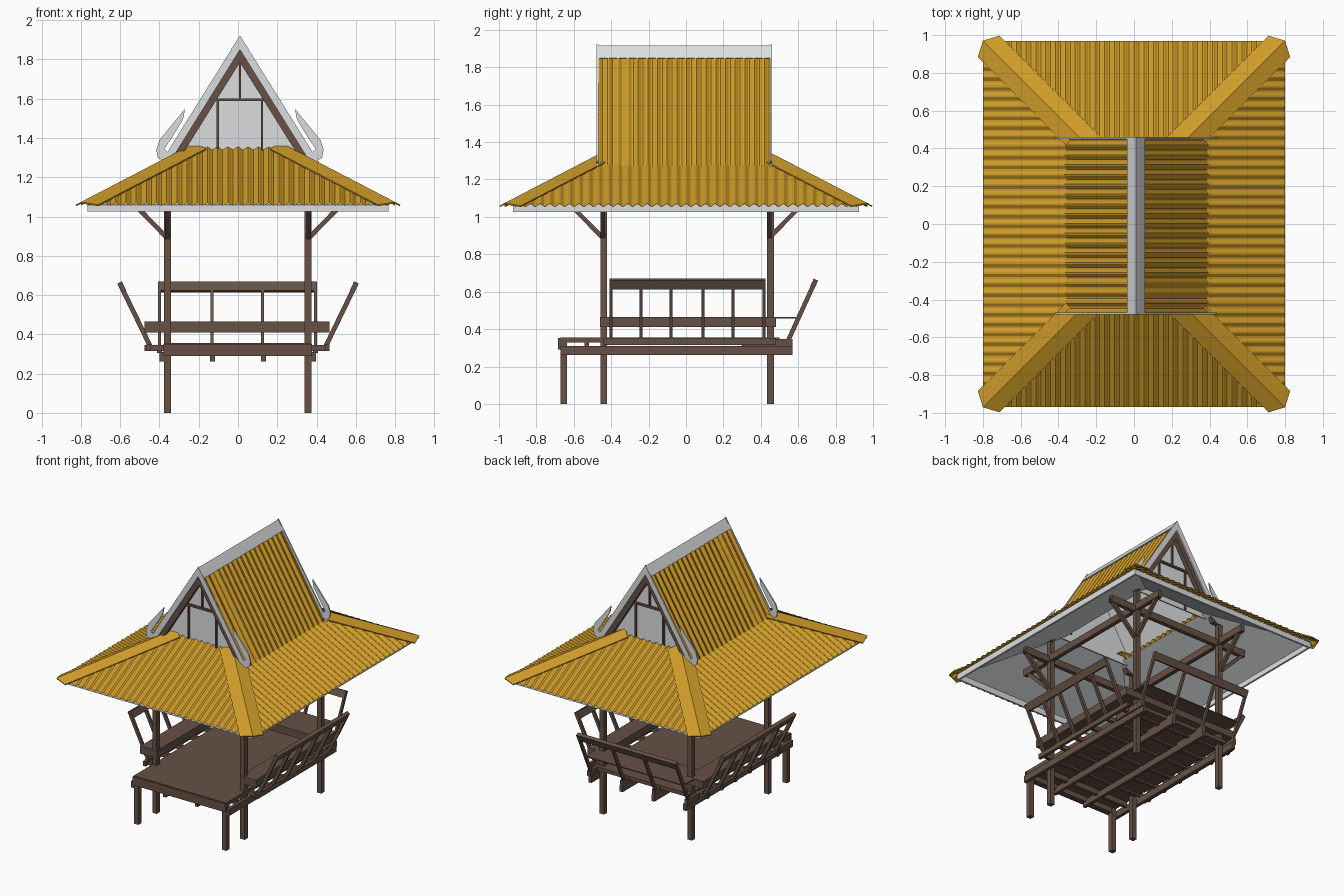
import bpy, bmesh, math
from mathutils import Vector as V

if "Cube" in bpy.data.objects:
    bpy.data.objects.remove(bpy.data.objects["Cube"])


def material(name, rgb):
    m = bpy.data.materials.new(name)
    m.diffuse_color = (*rgb, 1)
    m.use_nodes = True
    m.node_tree.nodes["Principled BSDF"].inputs["Base Color"].default_value = m.diffuse_color
    return m


WOOD = material("brown wood", (0.135, 0.083, 0.060))
ROOF = material("ochre roofing", (0.62, 0.33, 0.022))
TRIM = material("pale grey trim", (0.72, 0.73, 0.74))


def mesh(name, verts, faces, mat, sheet=False):
    me = bpy.data.meshes.new(name)
    me.from_pydata([tuple(v) for v in verts], [], faces)
    bm = bmesh.new()
    bm.from_mesh(me)
    bmesh.ops.recalc_face_normals(bm, faces=bm.faces)
    if sheet and sum(f.normal.z * f.calc_area() for f in bm.faces) < 0:
        bmesh.ops.reverse_faces(bm, faces=bm.faces)
    bm.to_mesh(me)
    bm.free()
    me.materials.append(mat)
    ob = bpy.data.objects.new(name, me)
    bpy.context.collection.objects.link(ob)
    return ob


def beam(name, p, q, w, h, up=(0, 0, 1), mat=WOOD):
    """Rectangular bar from p to q, h along the up direction, w across it."""
    p, q = V(p), V(q)
    d = (q - p).normalized()
    side = d.cross(V(up)).normalized()
    top = side.cross(d)
    a, b = side * w / 2, top * h / 2
    ring = [a + b, b - a, -a - b, a - b]
    faces = [(0, 1, 2, 3), (4, 5, 6, 7)] + [(i, (i + 1) % 4, (i + 1) % 4 + 4, i + 4) for i in range(4)]
    return mesh(name, [p + r for r in ring] + [q + r for r in ring], faces, mat)


def box(name, lo, hi, mat=WOOD):
    cy, cz = (lo[1] + hi[1]) / 2, (lo[2] + hi[2]) / 2
    return beam(name, (lo[0], cy, cz), (hi[0], cy, cz), hi[1] - lo[1], hi[2] - lo[2], mat=mat)


def prism(name, pts, y0, y1, mat):
    """Extrude an x-z outline from y0 to y1."""
    n = len(pts)
    verts = [(x, y, z) for y in (y0, y1) for x, z in pts]
    faces = [tuple(range(n)), tuple(range(n, 2 * n))]
    faces += [(i, (i + 1) % n, (i + 1) % n + n, i + n) for i in range(n)]
    return mesh(name, verts, faces, mat)


def wave(u):
    return 0.007 * math.cos(u * math.tau / 0.052)


# ---- posts and front legs
for x in (-0.36, 0.357):
    for y in (-0.44, 0.452):
        beam("post", (x, y, 0), (x, y, 1.25), 0.036, 0.036, (0, 1, 0))
    beam("front_leg", (x, -0.653, 0), (x, -0.653, 0.33), 0.036, 0.036, (0, 1, 0))

# ---- floor and its framing
box("floor", (-0.378, -0.675, 0.328), (0.375, 0.5, 0.355))
box("front_board", (-0.38, -0.685, 0.29), (0.377, -0.672, 0.352))
for x in (-0.388, -0.13, 0.13, 0.384):
    box("floor_beam", (x - 0.012, -0.672, 0.262), (x + 0.012, 0.57, 0.31))
RAIL_Y = (-0.40, -0.24, -0.08, 0.09, 0.25, 0.417)
RAIL_X = (-0.40, -0.132, 0.125, 0.395)
for y in RAIL_Y:
    box("cross_joist", (-0.475, y - 0.012, 0.315), (0.462, y + 0.012, 0.346))
for y in (-0.653, -0.53):
    box("front_joist", (-0.375, y - 0.012, 0.29), (0.375, y + 0.012, 0.33))
for x in RAIL_X:
    box("back_joist", (x - 0.012, 0.30, 0.305), (x + 0.012, 0.57, 0.346))
for s in (-1, 1):
    box("side_sill", (s * 0.455 - 0.01, -0.44, 0.315), (s * 0.455 + 0.01, 0.48, 0.35))

# ---- benches on three sides
box("left_seat", (-0.475, -0.46, 0.41), (-0.34, 0.48, 0.465))
box("right_seat", (0.34, -0.46, 0.41), (0.467, 0.48, 0.465))
box("back_seat", (-0.34, 0.34, 0.41), (0.34, 0.48, 0.465))
box("back_seat_ledge", (-0.40, 0.48, 0.457), (0.40, 0.60, 0.465))

# ---- leaning backrests
for s in (-1, 1):
    lean = V((s * 0.165, 0, 0.34))
    for y in RAIL_Y:
        foot = V((s * 0.44, y, 0.325))
        beam("side_baluster", foot, foot + lean * 0.97, 0.016, 0.024, (1, 0, 0))
    c = V((s * 0.592, 0, 0.641))
    beam("side_top_rail", c + V((0, -0.408, 0)), c + V((0, 0.425, 0)), 0.026, 0.052, lean)
lean = V((0, 0.155, 0.34))
for x in RAIL_X:
    foot = V((x, 0.54, 0.325))
    beam("back_baluster", foot, foot + lean * 0.97, 0.014, 0.024, (0, 1, 0))
beam("back_top_rail", (-0.408, 0.684, 0.641), (0.402, 0.684, 0.641), 0.026, 0.052, lean)

# ---- roof carrying beams and braces
for s in (-1, 1):
    box("long_tie_beam", (s * 0.36 - 0.015, -0.70, 1.10), (s * 0.36 + 0.015, 0.70, 1.15))
    box("cross_tie_beam", (-0.58, s * 0.446 - 0.015, 1.09), (0.58, s * 0.446 + 0.015, 1.14))
    for t in (-1, 1):
        beam("side_brace", (s * 0.36, t * 0.446, 0.89), (s * 0.58, t * 0.446, 1.115), 0.024, 0.024)
        beam("end_brace", (s * 0.36, t * 0.446, 0.89), (s * 0.36, t * 0.67, 1.115), 0.024, 0.024)

# ---- lower hipped roof: corrugated slopes, grey lining, fascia
X, Y, T, SLOPE = 0.80, 0.97, 0.55, 0.52


def skirt_z(t):
    return 1.062 + SLOPE * t


def skirt(name, width, depth, place):
    n = int(2 * width / 0.052 * 6)
    verts = []
    for i in range(n + 1):
        u = (-1 + 2 * i / n) * (width - 0.004)
        t = min(T, width - abs(u))
        verts += [place(u, depth, skirt_z(0) + wave(u)), place(u, depth - t, skirt_z(t) + wave(u))]
    faces = [(2 * i, 2 * i + 2, 2 * i + 3, 2 * i + 1) for i in range(n)]
    mesh(name, verts, faces, ROOF, True)


for s, end, side in ((-1, "front", "left"), (1, "back", "right")):
    skirt(end + "_roof_slope", X, Y, lambda u, d, z: (u, s * d, z))
    skirt(side + "_roof_slope", Y, X, lambda u, d, z: (s * d, u, z))

corners = [(-1, -1), (1, -1), (1, 1), (-1, 1)]
lining = [(sx * (X - t), sy * (Y - t), skirt_z(t) - 0.024) for t in (0.04, T) for sx, sy in corners]
mesh("roof_lining", lining, [(i, (i + 1) % 4, (i + 1) % 4 + 4, i + 4) for i in range(4)], TRIM, True)
for s in (-1, 1):
    box("end_fascia", (-0.767, s * 0.917 - 0.007, 1.025), (0.767, s * 0.917 + 0.007, 1.068), TRIM)
    box("side_fascia", (s * 0.76 - 0.007, -0.917, 1.025), (s * 0.76 + 0.007, 0.917, 1.068), TRIM)

# ---- folded caps over the four hips
for sx, sy in corners:
    verts, d = [], 0.057
    for t, tc in ((0.03, 0.0), (0.58, 0.58)):
        for k, tt in ((1, t), (0, tc), (-1, t)):
            z = skirt_z(tt - abs(k) * d) + 0.012
            verts.append((sx * (X - tt + k * d), sy * (Y - tt - k * d), z))
    cap = mesh("hip_cap", verts, [(0, 1, 4, 3), (1, 2, 5, 4)], ROOF, True)
    cap.modifiers.new("thickness", "SOLIDIFY").thickness = 0.008

# ---- steep upper gable roof
CX, Y0, Y1, TOP, PITCH = 0.01, -0.476, 0.457, 1.903, 1.65
for s, side in ((-1, "left"), (1, "right")):
    n = int((Y1 - Y0) / 0.052 * 6)
    verts, lin = [], []
    for i in range(n + 1):
        y = Y0 + 0.004 + (Y1 - Y0 - 0.008) * i / n
        for dx in (0.01, 0.383):
            verts.append((CX + s * (dx + wave(y) * 0.85), y, TOP - PITCH * dx + wave(y) * 0.5))
    mesh(side + "_gable_slope", verts, [(2 * i, 2 * i + 2, 2 * i + 3, 2 * i + 1) for i in range(n)], ROOF, True)
    lin = [(CX + s * dx, y, TOP - 0.03 - PITCH * dx) for y in (Y0 + 0.01, Y1 - 0.01) for dx in (0, 0.36)]
    mesh(side + "_gable_lining", lin, [(0, 1, 3, 2)], TRIM)

# ridge cap
prism("ridge_cap", [(CX, 1.916), (CX + 0.047, 1.85), (CX + 0.038, 1.848),
                    (CX, 1.90), (CX - 0.038, 1.848), (CX - 0.047, 1.85)], Y0, Y1, TRIM)

# ---- gable ends: wall, timber frame, barge boards with curled tips
HOOK = [(0.395, 1.285), (0.418, 1.30), (0.426, 1.34), (0.41, 1.39), (0.347, 1.467), (0.28, 1.548),
        (0.29, 1.495), (0.357, 1.385), (0.386, 1.345), (0.368, 1.325)]
for y, s in ((Y0, 1), (Y1, -1)):
    wall = y + s * 0.055
    prism("gable_wall", [(CX - 0.34, 1.30), (CX + 0.34, 1.30), (CX, 1.87)], wall, wall + s * 0.01, TRIM)
    box("gable_tie", (CX - 0.15, min(wall, wall - s * 0.015), 1.588),
        (CX + 0.15, max(wall, wall - s * 0.015), 1.602))
    for dx, z0, z1 in ((0, 1.595, 1.80), (-0.113, 1.30, 1.595), (0.113, 1.30, 1.595)):
        beam("gable_stud", (CX + dx, wall - s * 0.007, z0), (CX + dx, wall - s * 0.007, z1), 0.011, 0.014, (0, 1, 0))
    for m in (-1, 1):
        prism("gable_rafter", [(CX, 1.86), (CX + m * 0.372, 1.265), (CX + m * 0.325, 1.265), (CX, 1.785)],
              y + s * 0.008, y + s * 0.04, WOOD)
        prism("barge_board", [(CX, 1.922), (CX + m * 0.405, 1.272), (CX + m * 0.36, 1.272), (CX, 1.85)],
              y - s * 0.003, y + s * 0.007, TRIM)
        prism("barge_curl", [(CX + m * a, b) for a, b in HOOK], y - s * 0.003, y + s * 0.007, TRIM)
